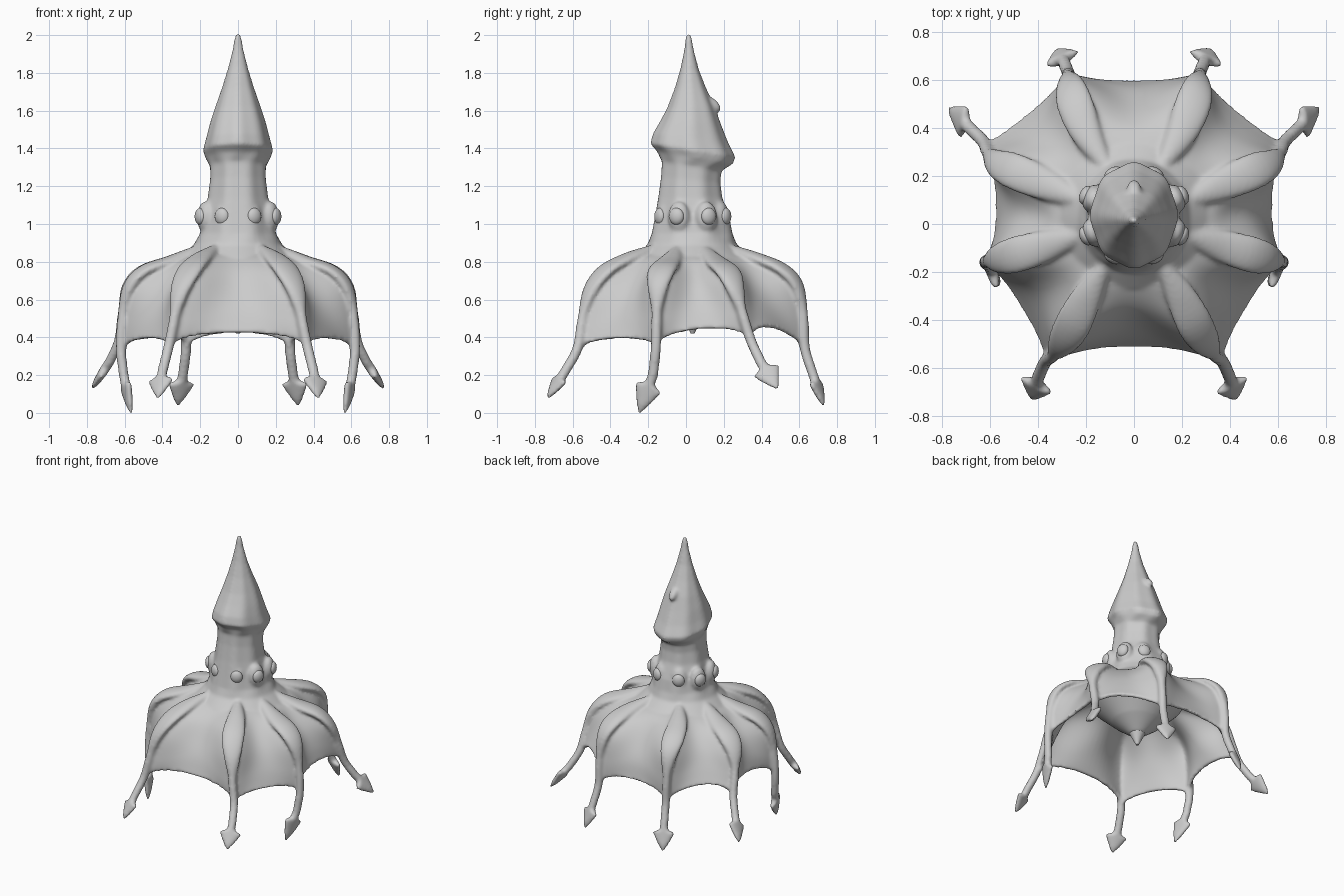
import bpy, bmesh, math
from mathutils import Vector, Matrix

if "Cube" in bpy.data.objects:
    bpy.data.objects.remove(bpy.data.objects["Cube"])

V = Vector
bm = bmesh.new()


def spline(pts, steps):
    """Smooth curve through the points."""
    p = [V(q) for q in pts]
    p = [p[0] * 2 - p[1]] + p + [p[-1] * 2 - p[-2]]
    out = []
    for i in range(1, len(p) - 2):
        a, b, c, d = p[i - 1:i + 3]
        for k in range(steps):
            t = k / steps
            out.append(0.5 * (2 * b + (c - a) * t + (2 * a - 5 * b + 4 * c - d) * t * t
                              + (3 * b - a - 3 * c + d) * t ** 3))
    return out + [p[-2]]


def skin(rings):
    """Closed skin over a stack of equal rings."""
    vs = [[bm.verts.new(c) for c in r] for r in rings]
    n = len(vs[0])
    for a, b in zip(vs, vs[1:]):
        for i in range(n):
            bm.faces.new((a[i], a[(i + 1) % n], b[(i + 1) % n], b[i]))
    bm.faces.new(vs[0][::-1])
    bm.faces.new(vs[-1])


def flip(pts):
    return [(-x, y, z) for x, y, z in pts]


# Arms of the right half, front to back: six web points, a wrist and the tip
arms = [
    [(.12, -.17, .86), (.20, -.31, .815), (.26, -.43, .75), (.31, -.51, .64), (.34, -.55, .48),
     (.37, -.575, .34), (.40, -.64, .22), (.425, -.735, .075)],
    [(.20, -.04, .86), (.36, -.09, .80), (.50, -.13, .75), (.58, -.15, .66), (.61, -.155, .50),
     (.62, -.16, .34), (.605, -.175, .20), (.565, -.25, -.005)],
    [(.20, .09, .86), (.36, .16, .80), (.50, .22, .75), (.58, .26, .66), (.61, .30, .52),
     (.63, .345, .38), (.68, .395, .27), (.775, .485, .125)],
    [(.11, .23, .86), (.20, .38, .815), (.25, .51, .76), (.27, .59, .67), (.275, .62, .50),
     (.275, .63, .34), (.29, .67, .21), (.32, .73, .035)],
]
# Middle lines of the web panels
webs = [
    [(.16, -.11, .86), (.245, -.18, .82), (.31, -.23, .75), (.38, -.28, .64), (.43, -.32, .52), (.47, -.35, .40)],
    [(.20, .03, .86), (.32, .03, .82), (.40, .04, .75), (.48, .05, .66), (.54, .06, .55), (.58, .08, .45)],
    [(.16, .18, .86), (.24, .26, .82), (.30, .32, .76), (.37, .37, .67), (.42, .41, .57), (.46, .45, .46)],
    [(0, .25, .86), (0, .37, .82), (0, .44, .76), (0, .51, .66), (0, .57, .55), (0, .60, .43)],
]
front_web = [(0, -.19, .86), (0, -.27, .82), (0, -.35, .75), (0, -.42, .64), (0, -.475, .54), (0, -.515, .43)]
all_arms = arms + [flip(a) for a in arms[::-1]]
all_webs = webs + [flip(w) for w in webs[2::-1]] + [front_web]

# Webbed skirt: ribs joined by sagging panels, then thickened
ribs = [spline(a[:6], 6) for a in all_arms]
mids = [spline(w, 6) for w in all_webs]
rows, N = len(ribs[0]), 18
grid = []
for s in range(rows):
    u = s / (rows - 1)
    p = .55 + 1.5 * math.sin(math.pi * (1 - u) ** .8)
    ring = []
    for i in range(8):
        a, b = ribs[i][s], ribs[(i + 1) % 8][s]
        for k in range(N):
            t = k / N
            w = math.sin(math.pi * t) ** p
            ring.append(bm.verts.new(a.lerp(b, t) + (mids[i][s] - (a + b) / 2) * w))
    grid.append(ring)
hub = bm.verts.new((0, .035, .85))
n = 8 * N
for i in range(n):
    j = (i + 1) % n
    bm.faces.new((hub, grid[0][i], grid[0][j]))
    for a, b in zip(grid, grid[1:]):
        bm.faces.new((a[i], b[i], b[j], a[j]))
bmesh.ops.recalc_face_normals(bm, faces=bm.faces[:])
bmesh.ops.solidify(bm, geom=bm.faces[:], thickness=.026)

# Arms ending in flat spearheads: position along the head, half width, half thickness
spear = [(.22, .028, .026), (.32, .078, .024), (.48, .064, .022), (.75, .036, .018), (1, .006, .006)]
for n_arm, arm in enumerate(all_arms):
    path = spline(arm[:7], 5)
    m = len(path) - 1
    st = []
    for i, c in enumerate(path):
        u = i / m
        wide = .028 + .05 * max(0, math.sin(math.pi * min(1, u / .62)))
        st.append((c, wide, .034 - .008 * u))
    w, tip = V(arm[6]), V(arm[7])
    st += [(w.lerp(tip, t), a, b) for t, a, b in spear]
    rad = V((w.x, w.y, 0)).normalized()
    side0 = V((-rad.y, rad.x, 0))
    if n_arm in (2, 5):
        side0 = V((-.2 if n_arm == 2 else .2, 1, .45))
    rings = []
    for i, (c, a, b) in enumerate(st):
        d = (st[min(i + 1, len(st) - 1)][0] - st[max(i - 1, 0)][0]).normalized()
        base = side0 if i > m - 4 else V((-rad.y, rad.x, 0))
        side = (base - d * base.dot(d)).normalized()
        up = d.cross(side)
        if side.dot(V((-rad.y, rad.x, 0))) < 0:
            side, up = -side, -up
        rings.append([c + side * a * math.cos(q) + up * b * math.sin(q)
                      for q in (k * math.tau / 16 for k in range(16))])
    skin(rings)

# Mouth mound, head and mantle: half width, front y, front z, back y, back z
prof = [(.05, -.015, .50, .085, .50), (.17, -.13, .59, .20, .59), (.31, -.28, .73, .35, .73),
        (.31, -.27, .825, .35, .825), (.235, -.205, .89, .27, .89), (.205, -.185, .95, .25, .95),
        (.19, -.17, 1.03, .235, 1.03), (.163, -.15, 1.14, .195, 1.14), (.15, -.135, 1.25, .185, 1.22),
        (.15, -.13, 1.33, .19, 1.28), (.17, -.15, 1.385, .245, 1.32), (.182, -.185, 1.425, .257, 1.355),
        (.165, -.17, 1.48, .22, 1.43), (.145, -.13, 1.55, .185, 1.52), (.118, -.095, 1.62, .15, 1.62),
        (.084, -.058, 1.72, .105, 1.72), (.054, -.03, 1.82, .067, 1.82), (.03, -.01, 1.92, .042, 1.92),
        (.02, -.004, 1.98, .032, 1.98), (.012, .003, 2.008, .026, 2.008)]
rings = []
for hx, yf, zf, yb, zb in prof:
    ring = []
    # flutes line up with the eyes on the neck and alternate on the mantle
    amp = -.025 if .9 < zf < 1.36 else .025 if 1.36 < zf < 1.9 else 0
    for k in range(48):
        q = k * math.tau / 48
        f = 1 + amp * math.cos(8 * q)
        y = .5 + .5 * math.sin(q) * f
        ring.append((hx * math.cos(q) * f, yf + (yb - yf) * y, zf + (zb - zf) * y))
    rings.append(ring)
skin(rings)


def blob(c, size, turn=Matrix()):
    m = Matrix.Translation(c) @ turn @ Matrix.Diagonal((*size, 1))
    bmesh.ops.create_uvsphere(bm, u_segments=20, v_segments=12, radius=1, matrix=m)


# Small hooked flap at the back of the mantle
blob((0, .148, 1.635), (.03, .022, .05), Matrix.Rotation(.75, 4, 'X'))

# Low eye sockets
eyes = [(s * x, y, 1.04) for s in (1, -1)
        for x, y in ((.085, -.138), (.20, -.05), (.20, .12), (.085, .21))]
for x, y, z in eyes:
    turn = Matrix.Rotation(math.atan2(y - .035, x), 4, 'Z')
    blob(V((x, y, z - .005)) - turn @ V((.03, 0, 0)), (.042, .06, .085), turn)

# Fuse everything into one soft skin
bmesh.ops.recalc_face_normals(bm, faces=bm.faces[:])
me = bpy.data.meshes.new("body_skin")
bm.to_mesh(me)
bm.free()
body = bpy.data.objects.new("body_with_webbed_arms", me)
bpy.context.collection.objects.link(body)
r = body.modifiers.new("fuse", 'REMESH')
r.mode, r.voxel_size, r.use_smooth_shade = 'VOXEL', .01, True
sm = body.modifiers.new("soften", 'SMOOTH')
sm.factor, sm.iterations = .5, 8

# Eyeballs
for i, (x, y, z) in enumerate(eyes):
    bpy.ops.mesh.primitive_uv_sphere_add(segments=24, ring_count=14, radius=1, location=(x, y, z))
    e = bpy.context.object
    e.name = f"eye_{i + 1}"
    e.scale = (.027, .041, .045)
    e.rotation_euler.z = math.atan2(y - .035, x)
    bpy.ops.object.shade_smooth()

# Beak under the skirt
bpy.ops.mesh.primitive_cone_add(vertices=24, radius1=.06, radius2=.01, depth=.1,
                                location=(0, .035, .47), rotation=(math.pi, 0, 0))
bpy.context.object.name = "beak"
bpy.ops.object.shade_smooth_by_angle()
